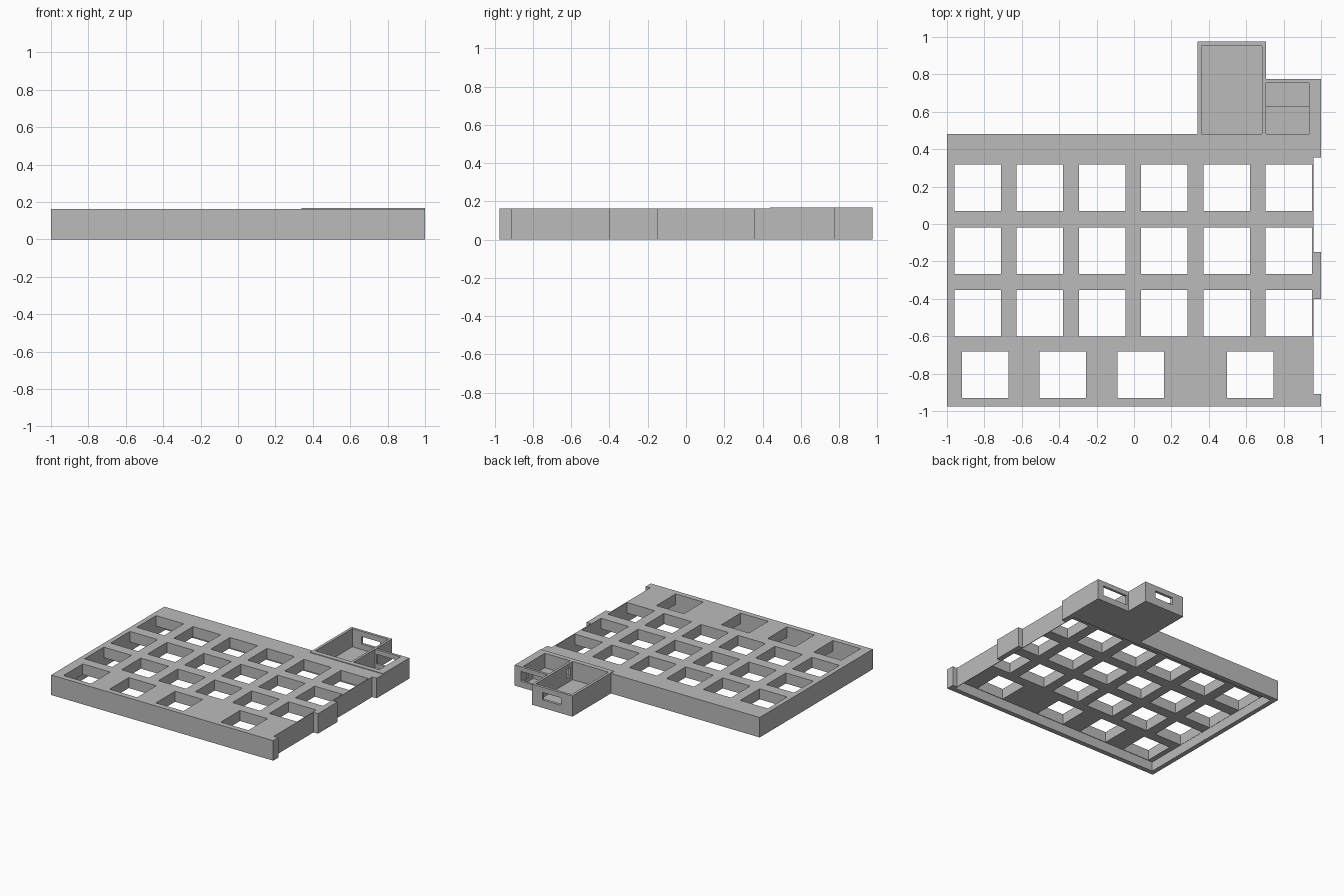
import bpy
import bmesh

cube = bpy.data.objects.get("Cube")
if cube:
    bpy.data.objects.remove(cube, do_unlink=True)

PLATE_TOP, BOX_TOP, PLATE_UNDER = 0.163, 0.168, 0.077
HOLE = 0.248

grey = bpy.data.materials.new("plain grey")
grey.use_nodes = True
colour = (0.5, 0.5, 0.5, 1)
grey.diffuse_color = colour
grey.node_tree.nodes["Principled BSDF"].inputs["Base Color"].default_value = colour


def make_object(name, bm):
    bmesh.ops.recalc_face_normals(bm, faces=bm.faces)
    mesh = bpy.data.meshes.new(name)
    bm.to_mesh(mesh)
    bm.free()
    mesh.materials.append(grey)
    obj = bpy.data.objects.new(name, mesh)
    bpy.context.collection.objects.link(obj)
    return obj


def boxes(name, limits):
    """One object made of axis-aligned boxes given as x, y and z ranges."""
    bm = bmesh.new()
    for ranges in limits:
        verts = bmesh.ops.create_cube(bm, size=1)["verts"]
        for v in verts:
            for axis, (low, high) in enumerate(ranges):
                v.co[axis] = low if v.co[axis] < 0 else high
    return make_object(name, bm)


def extrude_outline(name, outline, height):
    bm = bmesh.new()
    base = bm.faces.new([bm.verts.new((x, y, 0)) for x, y in outline])
    top = bmesh.ops.extrude_face_region(bm, geom=[base])["geom"]
    for v in top:
        if isinstance(v, bmesh.types.BMVert):
            v.co.z = height
    return make_object(name, bm)


def cut(target, *cutters):
    """Subtract each cutter in turn, bake the result and drop the cutters."""
    for cutter in cutters:
        cutter.hide_render = True
        mod = target.modifiers.new("cut", "BOOLEAN")
        mod.operation, mod.solver, mod.object = "DIFFERENCE", "EXACT", cutter
    bpy.context.view_layer.update()
    graph = bpy.context.evaluated_depsgraph_get()
    baked = bpy.data.meshes.new_from_object(target.evaluated_get(graph))
    target.modifiers.clear()
    target.data = baked
    for cutter in cutters:
        bpy.data.objects.remove(cutter, do_unlink=True)


# Case with stepped side wall
IN, OUT = 0.96, 1.0
steps = [(-0.91, IN), (-0.40, OUT), (-0.15, IN), (0.355, OUT)]
outline = [(-1, -0.975), (OUT, -0.975)]
previous = OUT
for y, x in steps:
    outline += [(previous, y), (x, y)]
    previous = x
outline += [(OUT, 0.48), (-1, 0.48)]
case = extrude_outline("key_case", outline, PLATE_TOP)

# Underside hollow and key openings
hollow = boxes("hollow_cutter", [((-0.962, 0.955), (-0.935, 0.44), (-0.1, PLATE_UNDER))])
corners = [(-0.96 + col * 0.3328, y) for col in range(6) for y in (0.07, -0.267, -0.602)]
corners += [(x, -0.931) for x in (-0.92, -0.505, -0.088, 0.497)]
holes = boxes("key_hole_cutter", [((x, x + HOLE), (y, y + HOLE), (0.04, 0.3)) for x, y in corners])
cut(case, hollow, holes)

# Controller tray with a port window in its back wall
tray = boxes("controller_tray", [((0.34, 0.705), (0.48, 0.975), (0, BOX_TOP))])
cut(tray,
    boxes("tray_cutter", [((0.362, 0.685), (0.47, 0.953), (0.02, 0.3))]),
    boxes("port_cutter", [((0.445, 0.61), (0.9, 1.1), (0.065, 0.125))]),
    boxes("wire_slot_cutter", [((0.67, 0.72), (0.51, 0.56), (0.06, 0.13))]))

# Jack tray with a wide window and an inner ledge
jack = boxes("jack_tray", [((0.705, 1), (0.48, 0.775), (0, BOX_TOP))])
cut(jack,
    boxes("jack_cutter", [((0.70, 0.935), (0.63, 0.755), (0.02, 0.3))]),
    boxes("ledge_cutter", [((0.70, 0.935), (0.47, 0.64), (0.05, 0.3))]),
    boxes("jack_window_cutter", [((0.72, 0.945), (0.7, 0.9), (0.05, 0.13))]))

# Raised rim strip where the trays meet the case
boxes("tray_rim", [((0.34, 1), (0.44, 0.48), (PLATE_TOP, BOX_TOP))])
